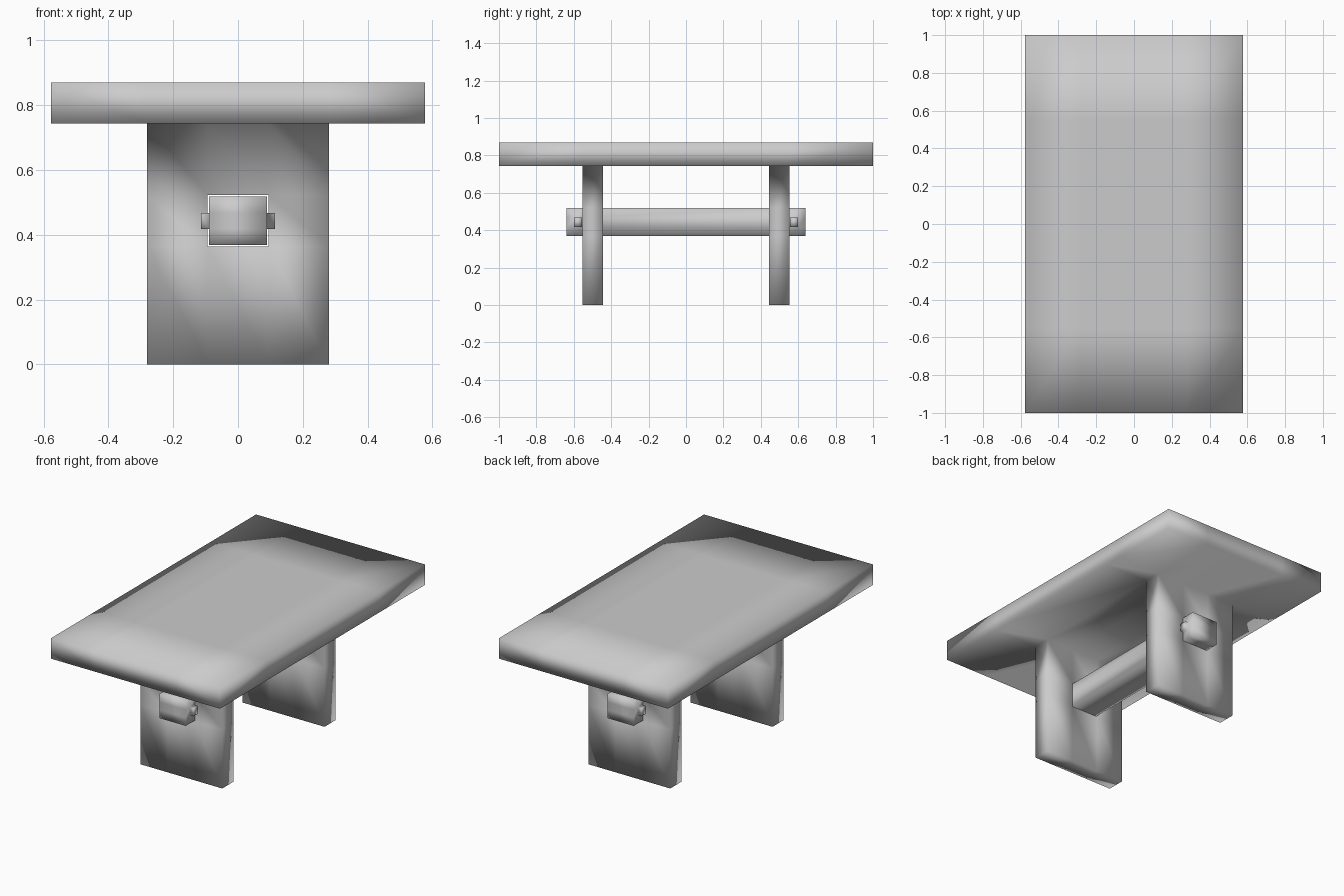
import bpy, bmesh
from itertools import product

if "Cube" in bpy.data.objects:
    bpy.data.objects.remove(bpy.data.objects["Cube"])

grey = bpy.data.materials.new("grey")
grey.diffuse_color = (0.56, 0.56, 0.56, 1)
grey.use_nodes = True
grey.node_tree.nodes["Principled BSDF"].inputs["Base Color"].default_value = grey.diffuse_color


def mirrored(*vals):
    """Symmetric list of cut positions from the positive ones."""
    return sorted([-v for v in vals] + list(vals))


def solid(name, cuts, filled):
    """One smooth-shaded welded skin around the grid cells for which filled(x, y, z) is true."""
    bm = bmesh.new()
    verts = {}

    def vert(i):
        if i not in verts:
            verts[i] = bm.verts.new([cuts[k][i[k]] for k in range(3)])
        return verts[i]

    def inside(c):
        if any(c[k] < 0 or c[k] > len(cuts[k]) - 2 for k in range(3)):
            return False
        return filled(*[(cuts[k][c[k]] + cuts[k][c[k] + 1]) / 2 for k in range(3)])

    for c in product(*[range(len(k) - 1) for k in cuts]):
        if not inside(c):
            continue
        for k, side in product(range(3), (0, 1)):
            n = list(c)
            n[k] += 2 * side - 1
            if inside(n):
                continue
            quad = []
            for p, q in ((0, 0), (1, 0), (1, 1), (0, 1)):
                i = list(c)
                i[k] += side
                i[(k + 1) % 3] += p
                i[(k + 2) % 3] += q
                quad.append(vert(tuple(i)))
            bm.faces.new(quad if side else quad[::-1]).smooth = True
    me = bpy.data.meshes.new(name)
    bm.to_mesh(me)
    bm.free()
    me.materials.append(grey)
    bpy.context.collection.objects.link(bpy.data.objects.new(name, me))


# Thick top with two slab legs extruded from it, each leg with a mortise
def is_table(x, y, z):
    leg = 0.444 < abs(y) < 0.553 and abs(x) < 0.28
    mortise = abs(x) < 0.094 and 0.364 < z < 0.522
    return z > 0.743 or (leg and not mortise)


solid("table_top_and_legs",
      (mirrored(0.094, 0.28, 0.577), mirrored(0.444, 0.553, 1), (0, 0.364, 0.522, 0.743, 0.869)),
      is_table)


# Stretcher beam through the mortises, with locking pegs outside the legs
def is_beam(x, y, z):
    peg = 0.557 < abs(y) < 0.598 and 0.418 < z < 0.467
    return abs(x) < 0.09 or peg


solid("stretcher_beam_and_pegs",
      (mirrored(0.09, 0.1135), mirrored(0.557, 0.598, 0.638), (0.368, 0.418, 0.467, 0.518)),
      is_beam)
